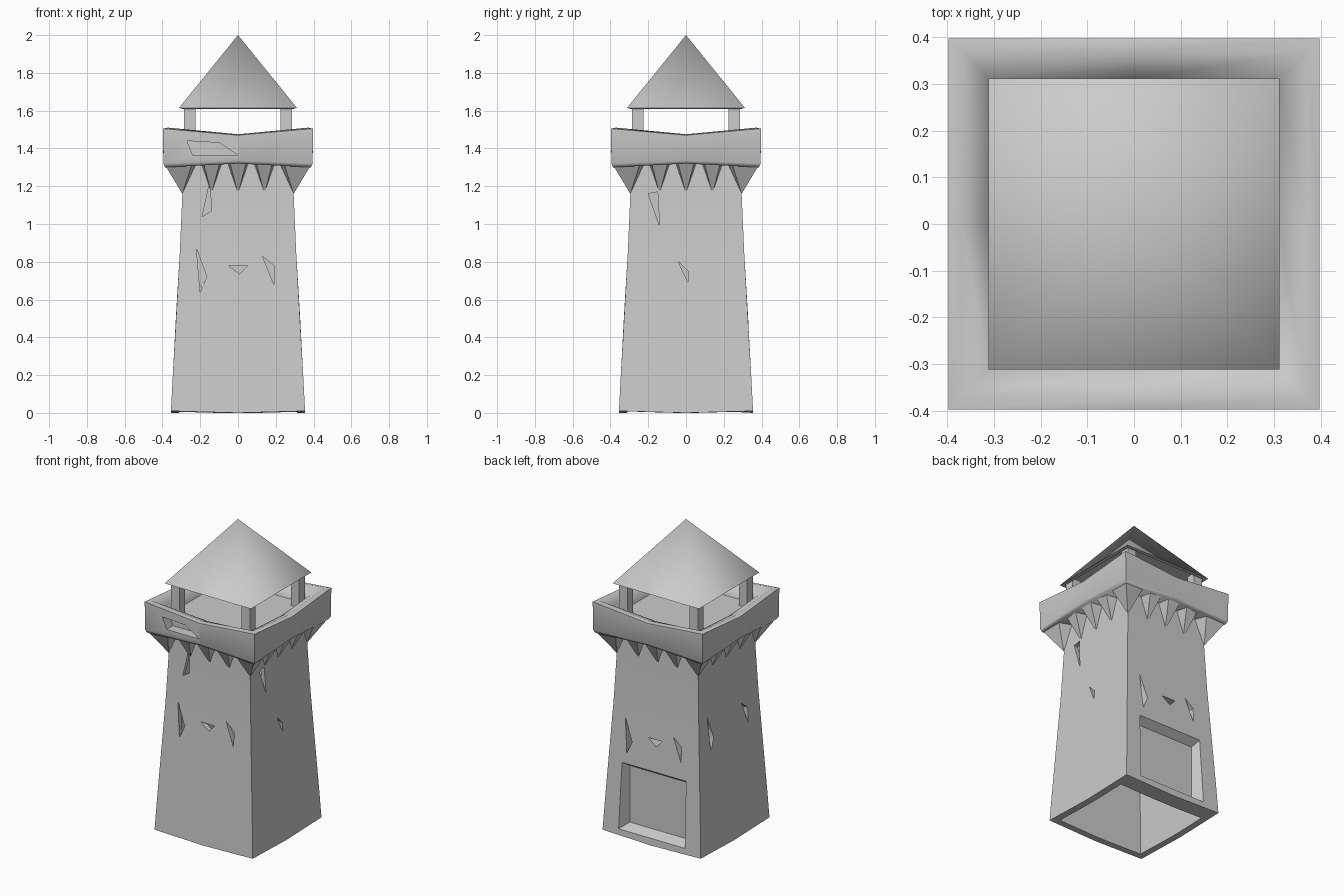
import bpy, bmesh
from math import pi, radians
from mathutils import Vector, Matrix

if "Cube" in bpy.data.objects:
    bpy.data.objects.remove(bpy.data.objects["Cube"])


def finish(name, bm, angle=50):
    bmesh.ops.recalc_face_normals(bm, faces=bm.faces[:])
    mesh = bpy.data.meshes.new(name)
    bm.to_mesh(mesh)
    bm.free()
    ob = bpy.data.objects.new(name, mesh)
    bpy.context.collection.objects.link(ob)
    shade(ob, angle)
    return ob


def shade(ob, angle):
    bpy.ops.object.select_all(action='DESELECT')
    ob.select_set(True)
    bpy.context.view_layer.objects.active = ob
    bpy.ops.object.shade_smooth_by_angle(angle=radians(angle))


def ring(half, z_corner, z_mid):
    """Square loop of eight points: corners and side middles."""
    pts = []
    for k in range(4):
        turn = Matrix.Rotation(k * pi / 2, 3, 'Z')
        pts.append(turn @ Vector((-half, -half, z_corner)))
        pts.append(turn @ Vector((0, -half, z_mid)))
    return pts


def loft(name, sections, angle=50):
    bm = bmesh.new()
    loops = [[bm.verts.new(p) for p in ring(*s)] for s in sections]
    for a, b in zip(loops, loops[1:]):
        for i in range(8):
            j = (i + 1) % 8
            bm.faces.new((a[i], a[j], b[j], b[i]))
    bm.faces.new(loops[0][::-1])
    bm.faces.new(loops[-1])
    return finish(name, bm, angle)


def hull(bm, points, side=0):
    """Convex solid from (across, outward, up) points on one of four sides."""
    turn = Matrix.Rotation(side * pi / 2, 3, 'Z')
    vs = [bm.verts.new(turn @ Vector((u, -d, z))) for u, d, z in points]
    bmesh.ops.convex_hull(bm, input=vs)


def prism(bm, outline, d0, d1, side=0, dz=0.0):
    hull(bm, [(u, d, z + dz) for d in (d0, d1) for u, z in outline], side)


def cut(ob, bm, angle=50):
    cutter = finish("cutter", bm)
    cutter.hide_render = True
    mod = ob.modifiers.new("cut", 'BOOLEAN')
    mod.operation = 'DIFFERENCE'
    mod.solver = 'EXACT'
    mod.object = cutter
    bpy.context.view_layer.objects.active = ob
    bpy.ops.object.modifier_apply(modifier=mod.name)
    bpy.data.objects.remove(cutter)
    shade(ob, angle)


# Tapered tower shaft
body = loft("tower_body", [(0.355, 0.01, 0.0), (0.345, 0.2, 0.2), (0.328, 0.5, 0.52),
                           (0.308, 0.85, 0.85), (0.295, 1.15, 1.15), (0.292, 1.36, 1.36)])

# Hollow inside, open at the bottom (thicker wall behind the door recess)
bm = bmesh.new()
hull(bm, [(s * w, d, z) for s in (-1, 1)
          for w, d, z in ((0.315, 0.315, -0.1), (0.315, -0.25, -0.1),
                          (0.262, 0.262, 1.3), (0.262, -0.25, 1.3))])
cut(body, bm)

# Narrow window slits: a set for each side, door recess at the back
left_slit = [(-0.22, 0.87), (-0.165, 0.72), (-0.2, 0.64)]
right_slit = [(0.13, 0.83), (0.19, 0.78), (0.19, 0.68)]
middle_slit = [(-0.05, 0.78), (0.05, 0.78), (0.01, 0.735)]
upper_slit = [(-0.19, 1.04), (-0.14, 1.07), (-0.15, 1.22)]
side_slit = [(-0.2, 1.16), (-0.15, 1.17), (-0.14, 0.99)]
side_notch = [(-0.04, 0.8), (0.01, 0.75), (0.01, 0.69)]
slits = [
    (0, 0.0, [left_slit, right_slit, middle_slit, upper_slit]),
    (1, 0.0, [side_slit, side_notch]),
    (2, -0.1, [left_slit, right_slit, middle_slit]),
    (3, 0.0, [left_slit, right_slit]),
]
bm = bmesh.new()
for side, dz, outlines in slits:
    for outline in outlines:
        prism(bm, outline, 0.24, 0.45, side, dz)
hull(bm, [(s * w, d, z) for s in (-1, 1)
          for w, d, z in ((0.21, 0.28, 0.07), (0.21, 0.28, 0.44),
                          (0.26, 0.40, 0.03), (0.26, 0.40, 0.52))], 2)
cut(body, bm)

# Wedge corbels along each side and at the corners
bm = bmesh.new()
for side in range(4):
    for x in (-0.14, 0.0, 0.14):
        hull(bm, [(x, 0.285, 1.16), (x - 0.065, 0.285, 1.35), (x + 0.065, 0.285, 1.35),
                  (x - 0.05, 0.385, 1.35), (x + 0.05, 0.385, 1.35)], side)
    hull(bm, [(0.295, 0.295, 1.16), (0.21, 0.285, 1.34), (0.285, 0.21, 1.34),
              (0.24, 0.385, 1.33), (0.385, 0.24, 1.33), (0.385, 0.385, 1.31)], side)
finish("corbels", bm)

# Parapet with sloped inner edge, platform floor and a slit in the front
parapet = loft("parapet", [(0.385, 1.30, 1.32), (0.395, 1.32, 1.335), (0.397, 1.505, 1.47),
                           (0.37, 1.51, 1.475), (0.31, 1.47, 1.45), (0.295, 1.41, 1.41)], 70)
bm = bmesh.new()
prism(bm, [(-0.27, 1.44), (-0.24, 1.365), (0.0, 1.365), (-0.1, 1.43)], 0.33, 0.5)
cut(parapet, bm, 70)

# Corner posts holding the roof
bm = bmesh.new()
for side in range(4):
    hull(bm, [(u, d, z) for u in (0.225, 0.285) for d in (0.225, 0.285)
              for z in (1.39, 1.635)], side)
finish("roof_posts", bm)

# Pyramid roof, hollow underneath
bm = bmesh.new()
shells = []
for half, z, top in ((0.312, 1.615, 2.0), (0.295, 1.61, 1.96)):
    base = [bm.verts.new(p) for p in ring(half, z, z)[::2]]
    apex = bm.verts.new((0, 0, top))
    for i in range(4):
        bm.faces.new((base[i], base[(i + 1) % 4], apex))
    shells.append(base)
for i in range(4):
    j = (i + 1) % 4
    bm.faces.new((shells[0][j], shells[0][i], shells[1][i], shells[1][j]))
finish("roof", bm, 80)
